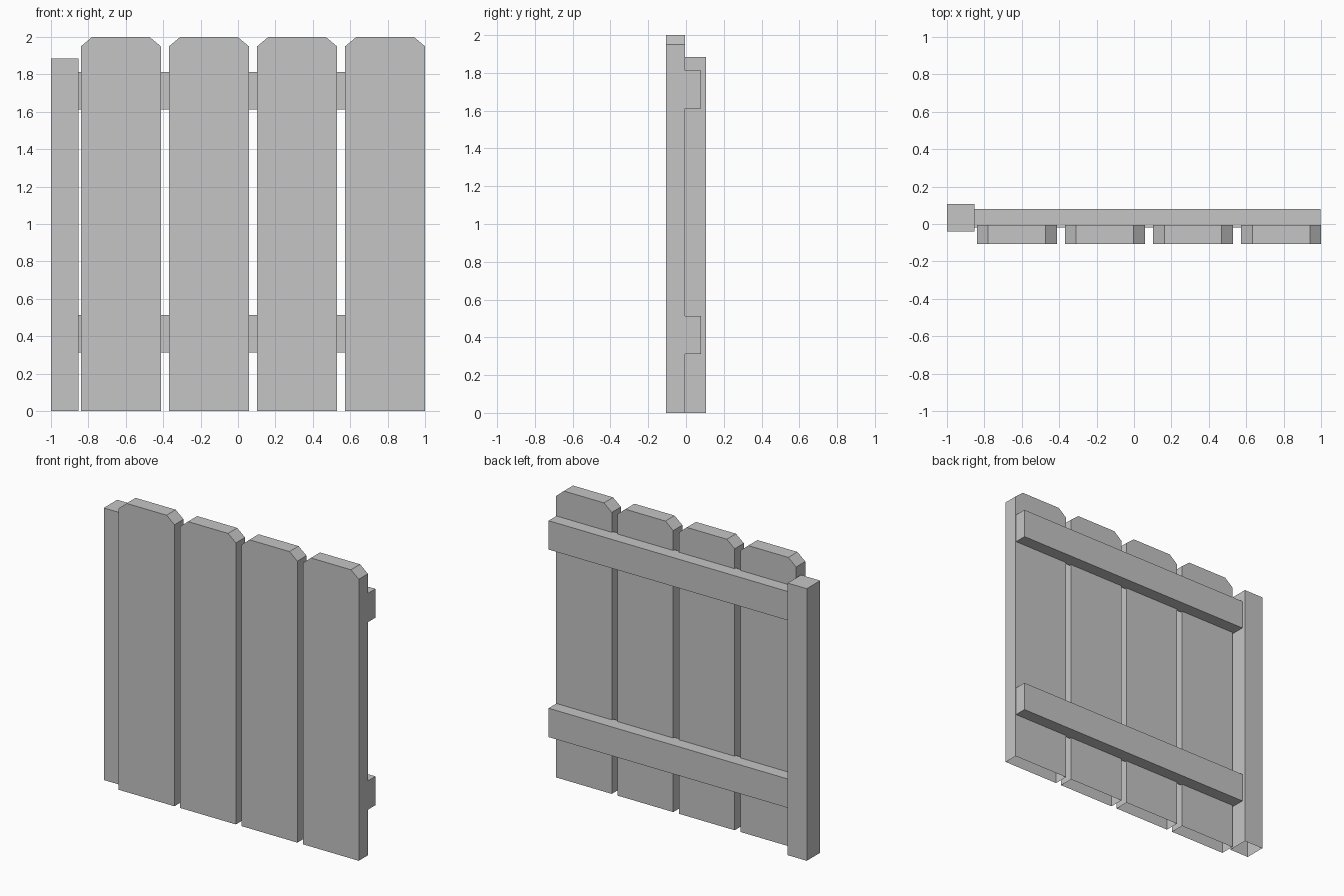
import bpy
import bmesh

cube = bpy.data.objects.get("Cube")
if cube:
    bpy.data.objects.remove(cube, do_unlink=True)

# Single flat grey for all timber
grey = bpy.data.materials.new("plain_grey")
grey.use_nodes = True
colour = (0.56, 0.56, 0.56, 1)
grey.diffuse_color = colour
grey.node_tree.nodes["Principled BSDF"].inputs["Base Color"].default_value = colour


def extrude_profile(name, profile, y_front, y_back, open_bottom=False):
    """Extrude an x-z outline through y, optionally leaving the base open."""
    bm = bmesh.new()
    face = bm.faces.new([bm.verts.new((x, y_front, z)) for x, z in profile])
    result = bmesh.ops.extrude_face_region(bm, geom=[face], use_keep_orig=True)
    moved = [v for v in result["geom"] if isinstance(v, bmesh.types.BMVert)]
    bmesh.ops.translate(bm, verts=moved, vec=(0, y_back - y_front, 0))
    bmesh.ops.recalc_face_normals(bm, faces=bm.faces)
    if open_bottom:
        base = [f for f in bm.faces if all(v.co.z < 0.001 for v in f.verts)]
        bmesh.ops.delete(bm, geom=base, context='FACES')
    mesh = bpy.data.meshes.new(name)
    bm.to_mesh(mesh)
    bm.free()
    mesh.materials.append(grey)
    obj = bpy.data.objects.new(name, mesh)
    bpy.context.collection.objects.link(obj)
    return obj


def rectangle(x0, x1, z0, z1):
    return [(x0, z0), (x1, z0), (x1, z1), (x0, z1)]


# Boards with clipped top corners and hollow bases
width, pitch, height = 0.427, 0.471, 2.0
clip_x, clip_z = 0.06, 0.05
for i in range(4):
    left = -0.84 + i * pitch
    right = left + width
    outline = [(left, 0), (right, 0), (right, height - clip_z),
               (right - clip_x, height), (left + clip_x, height),
               (left, height - clip_z)]
    extrude_profile(f"board_{i + 1}", outline, -0.106, -0.006, open_bottom=True)

# Square end post with hollow base
extrude_profile("end_post", rectangle(-1, -0.853, 0, 1.885), -0.041, 0.106,
                open_bottom=True)

# Horizontal back rails
for name, z in (("lower_rail", 0.313), ("upper_rail", 1.612)):
    extrude_profile(name, rectangle(-0.855, 0.997, z, z + 0.2), -0.02, 0.08)
